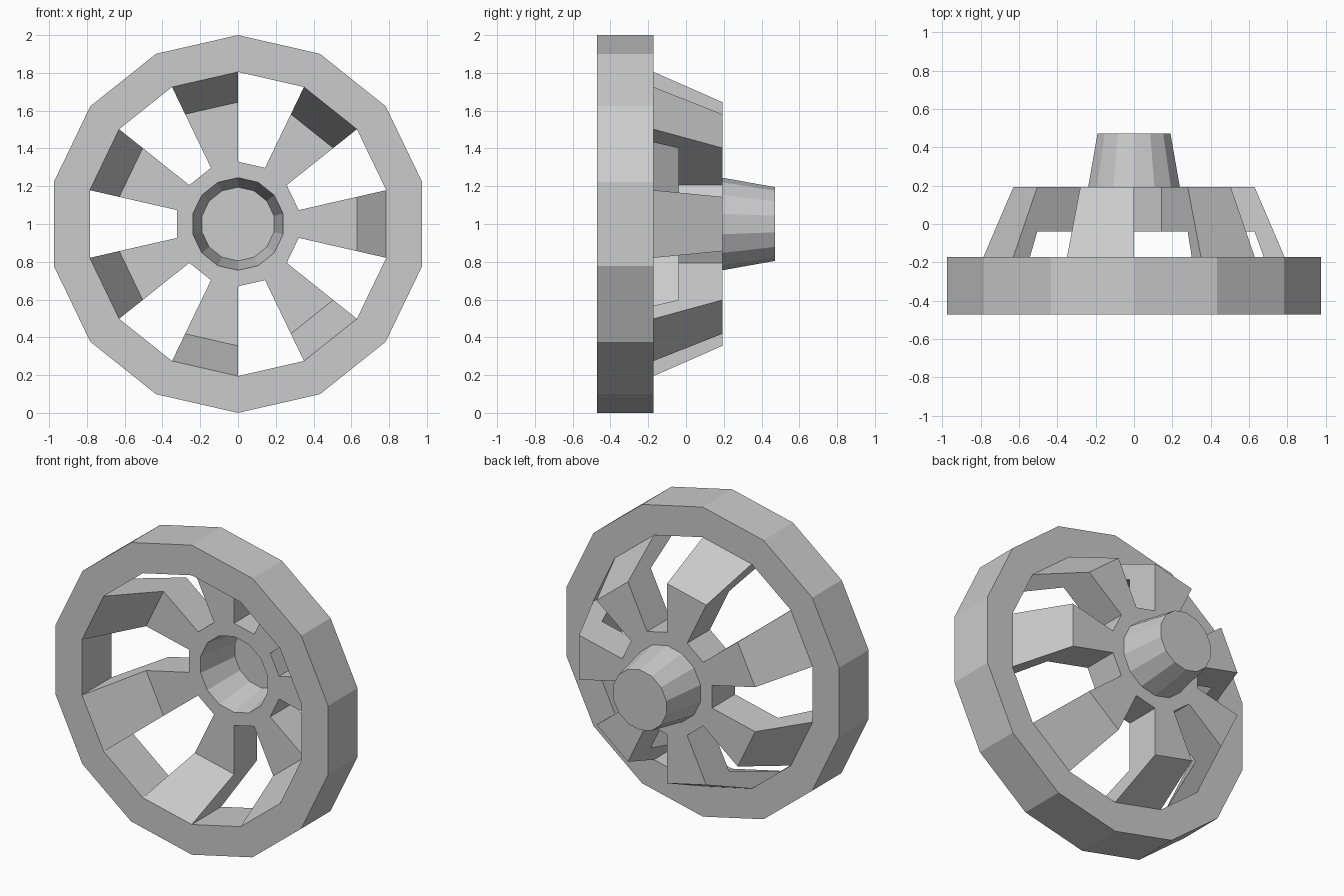
import bpy, bmesh
from math import sin, cos, pi

if "Cube" in bpy.data.objects:
    bpy.data.objects.remove(bpy.data.objects["Cube"])

SIDES = 14
Y_FRONT, Y_RIM, Y_PLATE, Y_BACK, Y_CUP, Y_END = -0.472, -0.172, -0.04, 0.193, 0.24, 0.472
R_OUT, R_IN, R_BEND, R_HUB, R_CUP, R_TIP = 1.0, 0.805, 0.645, 0.33, 0.245, 0.195

bm = bmesh.new()


def point(r, y, k):
    a = (k - 0.5) * 2 * pi / SIDES
    return bm.verts.new((r * cos(a), y, 1 + r * sin(a)))


def strip(profile, k):
    """Span a (radius, y) profile across one of the 14 sectors."""
    for (r0, y0), (r1, y1) in zip(profile, profile[1:]):
        vs = [point(r0, y0, k), point(r1, y1, k)]
        if r1 > 0:
            vs.append(point(r1, y1, k + 1))
        if r0 > 0:
            vs.append(point(r0, y0, k + 1))
        bm.faces.new(vs)


# Section profiles
rim = [(R_IN, Y_FRONT), (R_OUT, Y_FRONT), (R_OUT, Y_RIM), (R_IN, Y_RIM)]
hub_front = [(R_HUB, Y_PLATE), (R_CUP, Y_PLATE), (R_TIP, Y_CUP), (0, Y_CUP)]
hub_back = [(R_HUB, Y_BACK), (R_CUP, Y_BACK), (R_TIP, Y_END), (0, Y_END)]
spoke_front = [(R_IN, Y_FRONT), (R_BEND, Y_PLATE), (R_HUB, Y_PLATE)]
spoke_back = [(R_HUB, Y_BACK), (R_BEND, Y_BACK), (R_IN, Y_RIM)]

for k in range(SIDES):
    # Rim and hub run all the way round
    for profile in (rim, hub_front, hub_back):
        strip(profile, k)
    if k % 2 == 0:
        # Bent spoke with its two side walls
        strip(spoke_front, k)
        strip(spoke_back, k)
        for side in (k, k + 1):
            bm.faces.new([point(r, y, side) for r, y in spoke_front + spoke_back])
    else:
        # Open window: inner rim wall and outer hub wall
        strip([(R_IN, Y_FRONT), (R_IN, Y_RIM)], k)
        strip([(R_HUB, Y_PLATE), (R_HUB, Y_BACK)], k)

# Weld everything into one solid and tidy the flat hub discs
bmesh.ops.remove_doubles(bm, verts=bm.verts, dist=0.0005)
centres = [v for v in bm.verts if abs(v.co.x) < 0.001 and abs(v.co.z - 1) < 0.001]
bmesh.ops.dissolve_verts(bm, verts=centres)
bmesh.ops.recalc_face_normals(bm, faces=bm.faces)

mesh = bpy.data.meshes.new("wheel_rim")
bm.to_mesh(mesh)
bm.free()
wheel = bpy.data.objects.new("wheel_rim", mesh)
bpy.context.collection.objects.link(wheel)
